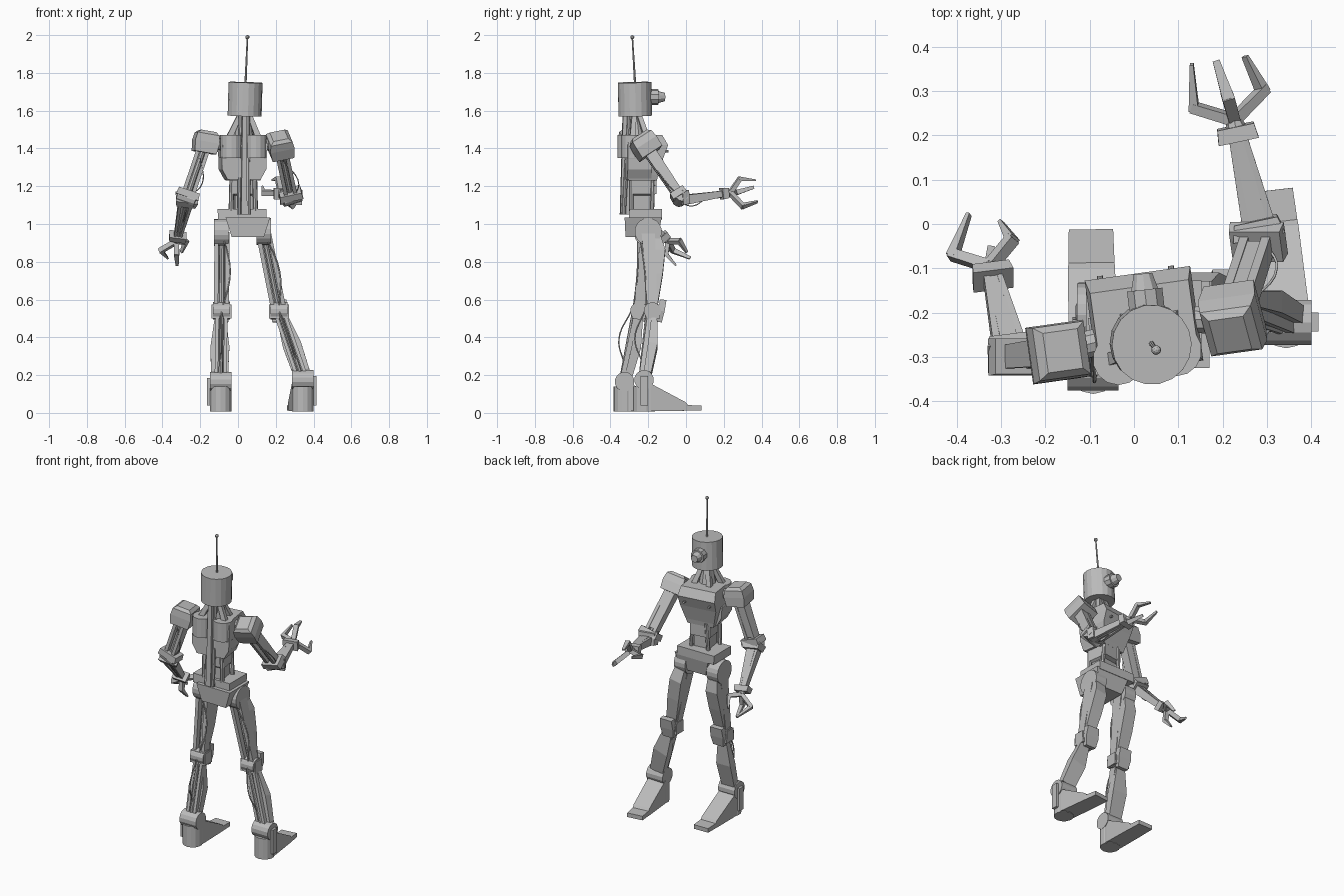
import bpy, bmesh
from mathutils import Vector, Matrix

cube = bpy.data.objects.get("Cube")
if cube:
    bpy.data.objects.remove(cube, do_unlink=True)

metal = bpy.data.materials.new("grey metal")
metal.use_nodes = True
metal.diffuse_color = (0.5, 0.5, 0.5, 1)
metal.node_tree.nodes["Principled BSDF"].inputs["Base Color"].default_value = (0.5, 0.5, 0.5, 1)

FWD, UP, SIDE = Vector((0, 1, 0)), Vector((0, 0, 1)), Vector((1, 0, 0))
TORSO_FWD = Vector((-0.14, 1, 0))


def finish(name, bm):
    bmesh.ops.recalc_face_normals(bm, faces=bm.faces)
    mesh = bpy.data.meshes.new(name)
    bm.to_mesh(mesh)
    bm.free()
    mesh.materials.append(metal)
    obj = bpy.data.objects.new(name, mesh)
    bpy.context.collection.objects.link(obj)
    return obj


def frame(a, b, fwd):
    """Matrix at a: local z towards b, local y near fwd."""
    z = (b - a).normalized()
    x = fwd.cross(z).normalized()
    y = z.cross(x)
    m = Matrix((x, y, z)).transposed().to_4x4()
    m.translation = a
    return m


def loft(name, a, b, fwd, sections, shift=0):
    """Boxy loft; each section is (fraction along a-b, half width, back, front)."""
    a, b = Vector(a), Vector(b)
    m, length = frame(a, b, fwd), (b - a).length
    bm = bmesh.new()
    rings = []
    for t, w, back, front in sections:
        corners = [(-w, back), (w, back), (w, front), (-w, front)]
        rings.append([bm.verts.new(m @ Vector((x + shift, y, t * length))) for x, y in corners])
    for low, high in zip(rings, rings[1:]):
        for i in range(4):
            j = (i + 1) % 4
            bm.faces.new((low[i], low[j], high[j], high[i]))
    bm.faces.new(rings[0])
    bm.faces.new(rings[-1])
    return finish(name, bm)


def rod(name, a, b, r, r2=None, sides=8):
    a, b = Vector(a), Vector(b)
    bm = bmesh.new()
    bmesh.ops.create_cone(bm, cap_ends=True, segments=sides, radius1=r,
                          radius2=r if r2 is None else r2, depth=(b - a).length)
    turn = (b - a).to_track_quat('Z', 'Y').to_matrix().to_4x4()
    bm.transform(Matrix.Translation((a + b) / 2) @ turn)
    return finish(name, bm)


def disc(name, centre, axis, r, width, sides=16):
    half = Vector(axis).normalized() * width / 2
    return rod(name, Vector(centre) - half, Vector(centre) + half, r, sides=sides)


def cable(name, points, r=0.004):
    curve = bpy.data.curves.new(name, 'CURVE')
    curve.dimensions = '3D'
    curve.bevel_depth, curve.bevel_resolution, curve.resolution_u = r, 1, 6
    spline = curve.splines.new('BEZIER')
    spline.bezier_points.add(len(points) - 1)
    for p, co in zip(spline.bezier_points, points):
        p.co = co
        p.handle_left_type = p.handle_right_type = 'AUTO'
    curve.materials.append(metal)
    bpy.context.collection.objects.link(bpy.data.objects.new(name, curve))


def rails(name, a, b, fwd, offset, w, d0, d1):
    for k in (-1, 1):
        loft(name, a, b, fwd, [(0, w, -d0, d0), (1, w, -d1, d1)], k * offset)


# Head, eye and antenna
rod("head", (0.035, -0.268, 1.572), (0.04, -0.272, 1.75), 0.09, 0.09, 18)
rod("eye_socket", (0.03, -0.2, 1.672), (0.024, -0.148, 1.672), 0.042, sides=10)
rod("eye_lens", (0.024, -0.148, 1.672), (0.02, -0.112, 1.672), 0.032, 0.022, 10)
rod("antenna", (0.04, -0.27, 1.75), (0.05, -0.284, 1.985), 0.006, 0.004)
ball = bmesh.new()
bmesh.ops.create_icosphere(ball, subdivisions=2, radius=0.011)
ball.transform(Matrix.Translation((0.05, -0.284, 1.989)))
finish("antenna_tip", ball)

# Neck and its spreading struts
rod("neck", (0.03, -0.26, 1.44), (0.035, -0.268, 1.58), 0.055, 0.03, 10)
for dx, dy in ((-0.08, -0.04), (0.08, -0.02), (-0.05, 0.055), (0.06, 0.06)):
    top = Vector((0.035, -0.268, 1.58)) + Vector((dx, dy, 0)) * 0.3
    loft("neck_strut", (0.03 + dx, -0.265 + dy, 1.45), top, TORSO_FWD,
         [(0, 0.016, -0.014, 0.014), (1, 0.012, -0.012, 0.012)])

# Chest with a slanted front, rear block, rear drums, bolts
loft("chest", (0.025, -0.235, 1.23), (0.025, -0.235, 1.47), TORSO_FWD,
     [(0, 0.083, -0.08, 0.07), (0.12, 0.092, -0.085, 0.075), (0.5, 0.116, -0.09, 0.1),
      (0.78, 0.12, -0.09, 0.125), (1, 0.112, -0.08, 0.095)])
loft("rear_block", (0.023, -0.255, 1.235), (0.023, -0.255, 1.355), TORSO_FWD,
     [(0, 0.088, -0.07, 0.06), (0.45, 0.118, -0.07, 0.06), (1, 0.12, -0.07, 0.06)])
for x, y in ((-0.035, -0.305), (0.095, -0.285)):
    rod("back_drum", (x, y, 1.35), (x, y, 1.47), 0.058, sides=14)
for x, y in ((-0.075, -0.135), (0.085, -0.112)):
    rod("chest_bolt", (x, y, 1.385), (x - 0.002, y + 0.018, 1.385), 0.007)

# Spine and abdomen
loft("spine", (0.03, -0.325, 1.05), (0.033, -0.315, 1.57), TORSO_FWD,
     [(0, 0.016, -0.024, 0.03), (1, 0.012, -0.02, 0.03)])
for k in (-1, 1):
    rod("spine_rod", (0.03 + k * 0.025, -0.33, 1.05), (0.033 + k * 0.02, -0.3, 1.57), 0.011)
    rod("waist_rod", (0.028 + k * 0.065, -0.29, 1.07), (0.028 + k * 0.06, -0.29, 1.26), 0.013)
    rod("waist_piston", (0.028 + k * 0.06, -0.18, 1.07), (0.028 + k * 0.05, -0.175, 1.25), 0.012)
loft("abdomen", (0.028, -0.235, 1.07), (0.028, -0.235, 1.25), TORSO_FWD,
     [(0, 0.05, -0.05, 0.045), (0.45, 0.05, -0.05, 0.045), (0.5, 0.065, -0.06, 0.07),
      (1, 0.065, -0.06, 0.07)])

# Pelvis
loft("pelvis_block", (0.022, -0.212, 1.025), (0.022, -0.212, 1.08), FWD,
     [(0, 0.128, -0.09, 0.085), (1, 0.13, -0.088, 0.085)])
loft("pelvis_wedge", (0.052, -0.225, 0.93), (0.052, -0.225, 1.035), FWD,
     [(0, 0.085, -0.095, 0.075), (1, 0.118, -0.1, 0.097)])


def leg(side, hip, knee, ankle, toe, out):
    hip, knee, ankle, toe = map(Vector, (hip, knee, ankle, toe))
    # Hip disc and thigh: two rear rails, inner rods, bulging front cover
    disc(side + "_hip", hip + SIDE * out * 0.004, SIDE, 0.072, 0.078, 18)
    rails(side + "_thigh_rail", hip, knee, FWD, 0.029, 0.011, 0.036, 0.026)
    rod(side + "_thigh_piston", hip, knee, 0.014)
    loft(side + "_thigh_cover", hip, knee, FWD,
         [(0.08, 0.034, 0.01, 0.066), (0.25, 0.04, 0.015, 0.085),
          (0.55, 0.04, 0.015, 0.065), (0.93, 0.033, 0, 0.03)])
    # Knee
    disc(side + "_knee", knee, SIDE, 0.046, 0.09, 14)
    loft(side + "_knee_clamp", knee + UP * 0.035, knee - UP * 0.04, FWD,
         [(0, 0.052, -0.03, 0.035), (1, 0.052, -0.035, 0.04)])
    loft(side + "_knee_cap", knee + Vector((0, 0.05, 0.06)), knee + Vector((0, 0.04, -0.06)), FWD,
         [(0, 0.04, -0.01, 0.025), (0.5, 0.045, -0.015, 0.02), (1, 0.035, -0.015, 0.01)])
    # Shin: rails and a calf cover widest near the middle
    rails(side + "_shin_rail", knee, ankle, FWD, 0.023, 0.009, 0.022, 0.028)
    rod(side + "_shin_piston", knee - FWD * 0.025, ankle - FWD * 0.02, 0.011)
    loft(side + "_shin_cover", knee, ankle, FWD,
         [(0.1, 0.03, 0, 0.03), (0.5, 0.05, 0, 0.05), (0.92, 0.045, -0.005, 0.035)], -out * 0.006)
    mid = knee.lerp(ankle, 0.4)
    cable(side + "_shin_cable", [knee - FWD * 0.04, mid - FWD * 0.075, knee.lerp(ankle, 0.75) - FWD * 0.02])
    cable(side + "_thigh_cable", [hip - FWD * 0.05, hip.lerp(knee, 0.5) + Vector((0.045, -0.03, 0)),
                                  knee - FWD * 0.03])
    # Ankle, heel and outer strap
    disc(side + "_ankle", ankle, SIDE, 0.052, 0.115, 14)
    heel = Vector((ankle.x, ankle.y, 0))
    rod(side + "_heel", heel + UP * 0.008, heel + UP * 0.14, 0.058, sides=14)
    strap = ankle + SIDE * out * 0.065
    loft(side + "_ankle_strap", strap, (strap.x, strap.y, 0.04), FWD,
         [(-0.15, 0.008, -0.02, 0.022), (1, 0.008, -0.018, 0.02)])
    # Foot wedge: thick at the ankle, flat toe
    flat = Vector((ankle.x, ankle.y, 0.01))
    loft(side + "_foot", flat, toe, UP,
         [(-0.06, 0.05, 0, 0.12), (0.1, 0.055, 0, 0.145), (0.72, 0.053, 0, 0.045),
          (0.76, 0.052, 0, 0.03), (1, 0.05, 0, 0.026)])


leg("right", (-0.085, -0.205, 0.955), (-0.087, -0.25, 0.54), (-0.092, -0.325, 0.165), (-0.097, -0.012, 0.01), -1)
leg("left", (0.133, -0.2, 0.96), (0.217, -0.178, 0.54), (0.343, -0.222, 0.175), (0.308, 0.076, 0.012), 1)


def arm(side, root, shoulder, elbow, wrist, bend, fingers):
    shoulder, elbow, wrist = map(Vector, (shoulder, elbow, wrist))
    along, fore = (elbow - shoulder).normalized(), (wrist - elbow).normalized()
    # Shoulder axle and rounded cap, more upright than the arm
    rod(side + "_shoulder_axle", root, shoulder, 0.032, sides=10)
    upright = Vector((along.x * 0.5, along.y, along.z)).normalized() * 0.058
    loft(side + "_shoulder", shoulder - upright, shoulder + upright, TORSO_FWD,
         [(0, 0.04, -0.045, 0.045), (0.14, 0.059, -0.06, 0.06), (0.5, 0.066, -0.064, 0.064),
          (1, 0.058, -0.064, 0.064)])
    # Upper arm
    rails(side + "_upper_arm_rail", shoulder, elbow, FWD, 0.025, 0.01, 0.032, 0.026)
    rod(side + "_upper_arm_piston", shoulder, elbow, 0.015)
    loft(side + "_upper_arm_plate", shoulder, elbow, FWD,
         [(0.1, 0.024, 0.005, 0.03), (0.85, 0.022, 0.005, 0.024)])
    # Elbow clamp: two stacked plates and a hinge disc
    loft(side + "_elbow_upper", elbow - along * 0.04, elbow - along * 0.002, FWD,
         [(0, 0.058, -0.04, 0.04), (1, 0.062, -0.042, 0.042)])
    loft(side + "_elbow_lower", elbow + fore * 0.002, elbow + fore * 0.04, bend,
         [(0, 0.06, -0.04, 0.04), (1, 0.05, -0.036, 0.036)])
    disc(side + "_elbow_hinge", elbow, along.cross(fore), 0.036, 0.1, 12)
    # Slim forearm tapering to the wrist plate, starting just below the elbow
    start = elbow + along * 0.018
    loft(side + "_forearm", start, wrist, bend,
         [(0.1, 0.02, -0.012, 0.028), (1, 0.012, -0.012, 0.014)])
    m = frame(start, wrist, bend).to_3x3()
    for k in (-1, 1):
        loft(side + "_forearm_rail", start + m @ Vector((k * 0.03, 0, 0)),
             wrist + m @ Vector((k * 0.014, 0, 0)), bend,
             [(0, 0.009, -0.026, 0.026), (1, 0.006, -0.016, 0.016)])
    rod(side + "_forearm_piston", start - UP * 0.01, wrist - UP * 0.01, 0.01)
    loft(side + "_wrist", wrist - fore * 0.018, wrist + fore * 0.016, bend,
         [(0, 0.046, -0.03, 0.03), (1, 0.042, -0.026, 0.026)])
    palm = wrist + fore * 0.03
    rod(side + "_palm", wrist, palm, 0.028, 0.018)
    cable(side + "_arm_cable", [shoulder.lerp(elbow, 0.3) - FWD * 0.03,
                                shoulder.lerp(elbow, 0.75) + Vector((0.055, -0.02, 0)), elbow], 0.003)
    cable(side + "_forearm_cable", [elbow - UP * 0.03, elbow.lerp(wrist, 0.3) - UP * 0.05,
                                    elbow.lerp(wrist, 0.6) - UP * 0.01], 0.003)
    # Three jointed claws
    for knuckle, tip in fingers:
        knuckle, tip = Vector(knuckle), Vector(tip)
        ref = (tip - palm).cross(knuckle - palm)
        loft(side + "_finger_base", palm, knuckle, ref,
             [(-0.1, 0.012, -0.013, 0.013), (1.06, 0.011, -0.014, 0.014)])
        loft(side + "_finger_tip", knuckle, tip, ref,
             [(-0.05, 0.011, -0.014, 0.014), (1, 0.004, -0.008, 0.008)])


arm("right", (-0.08, -0.265, 1.42), (-0.17, -0.288, 1.435), (-0.27, -0.3, 1.14), (-0.32, -0.115, 0.93),
    Vector((0, 1, 1)),
    [((-0.408, -0.07, 0.86), (-0.372, 0.022, 0.82)),
     ((-0.325, -0.105, 0.84), (-0.322, -0.052, 0.78)),
     ((-0.275, -0.035, 0.91), (-0.3, 0.005, 0.85))])
arm("left", (0.13, -0.215, 1.42), (0.222, -0.218, 1.42), (0.282, -0.03, 1.14), (0.232, 0.205, 1.162),
    UP,
    [((0.135, 0.262, 1.165), (0.13, 0.36, 1.195)),
     ((0.212, 0.285, 1.24), (0.185, 0.368, 1.232)),
     ((0.29, 0.3, 1.095), (0.25, 0.378, 1.118))])
